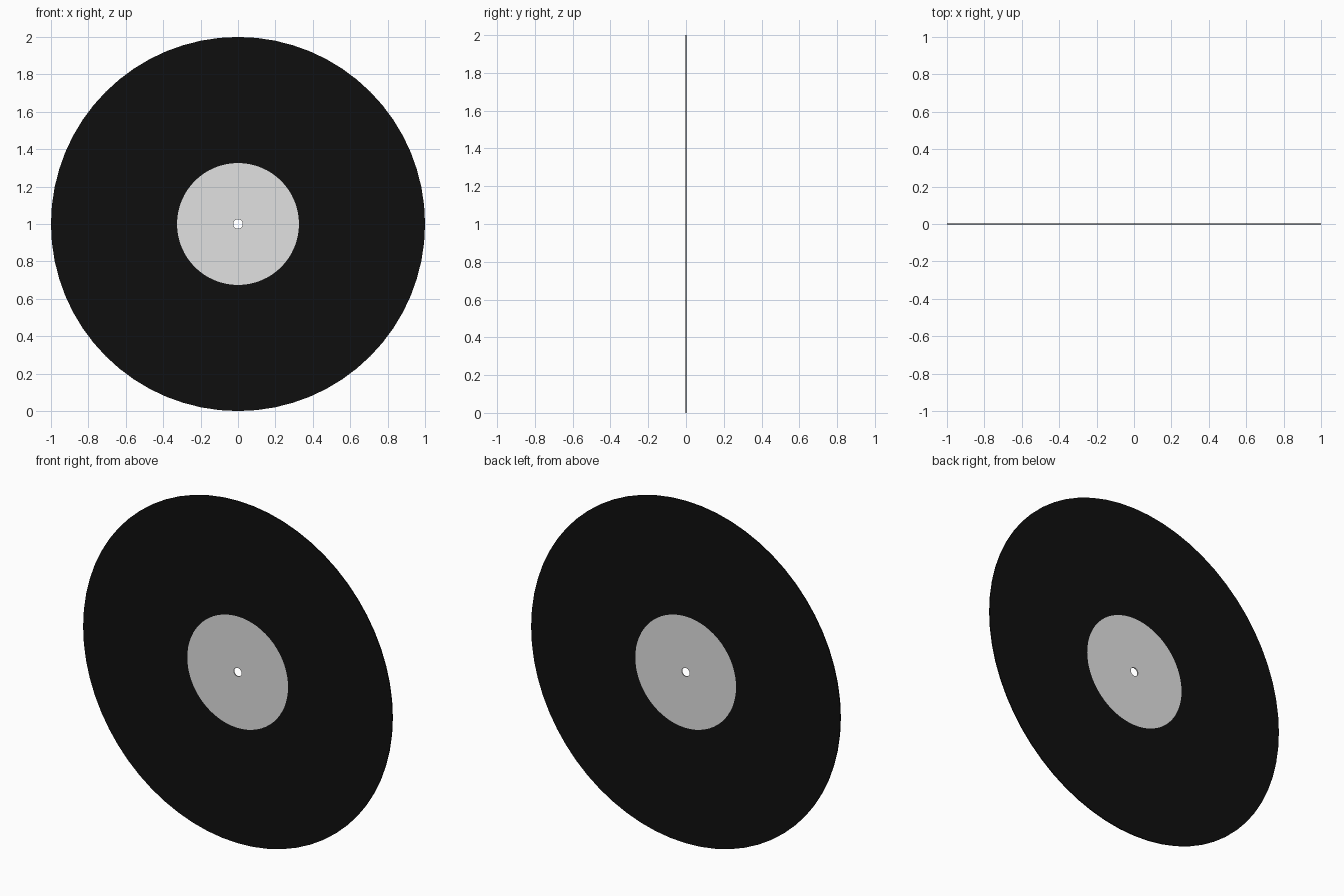
import bpy, bmesh, math
from mathutils import Matrix

if "Cube" in bpy.data.objects:
    bpy.data.objects.remove(bpy.data.objects["Cube"])

SIDES = 64
THICK = 0.006


def material(name, rgb):
    m = bpy.data.materials.new(name)
    m.diffuse_color = (*rgb, 1.0)
    m.use_nodes = True
    m.node_tree.nodes["Principled BSDF"].inputs["Base Color"].default_value = m.diffuse_color
    return m


def ring(name, r_in, r_out, thick, mat):
    """Flat washer standing upright, facing -y, centred at z = 1."""
    bm = bmesh.new()
    h = thick / 2
    profile = [(r_in, -h), (r_out, -h), (r_out, h), (r_in, h)]
    loops = []
    for i in range(SIDES):
        a = 2 * math.pi * i / SIDES
        loops.append([bm.verts.new((r * math.cos(a), y, r * math.sin(a)))
                      for r, y in profile])
    for i in range(SIDES):
        a, b = loops[i], loops[(i + 1) % SIDES]
        for k in range(4):
            n = (k + 1) % 4
            bm.faces.new((a[k], a[n], b[n], b[k]))
    bmesh.ops.recalc_face_normals(bm, faces=bm.faces[:])
    bm.transform(Matrix.Translation((0, 0, 1)))
    me = bpy.data.meshes.new(name)
    bm.to_mesh(me)
    bm.free()
    me.materials.append(mat)
    ob = bpy.data.objects.new(name, me)
    bpy.context.collection.objects.link(ob)
    return ob


black = material("vinyl black", (0.0048, 0.0048, 0.0048))
grey = material("label light grey", (0.75, 0.75, 0.75))

# Black playing surface
ring("vinyl_disc", 0.326, 1.0, THICK, black)
# Pale centre label with the spindle hole
ring("centre_label", 0.025, 0.326, THICK, grey)
